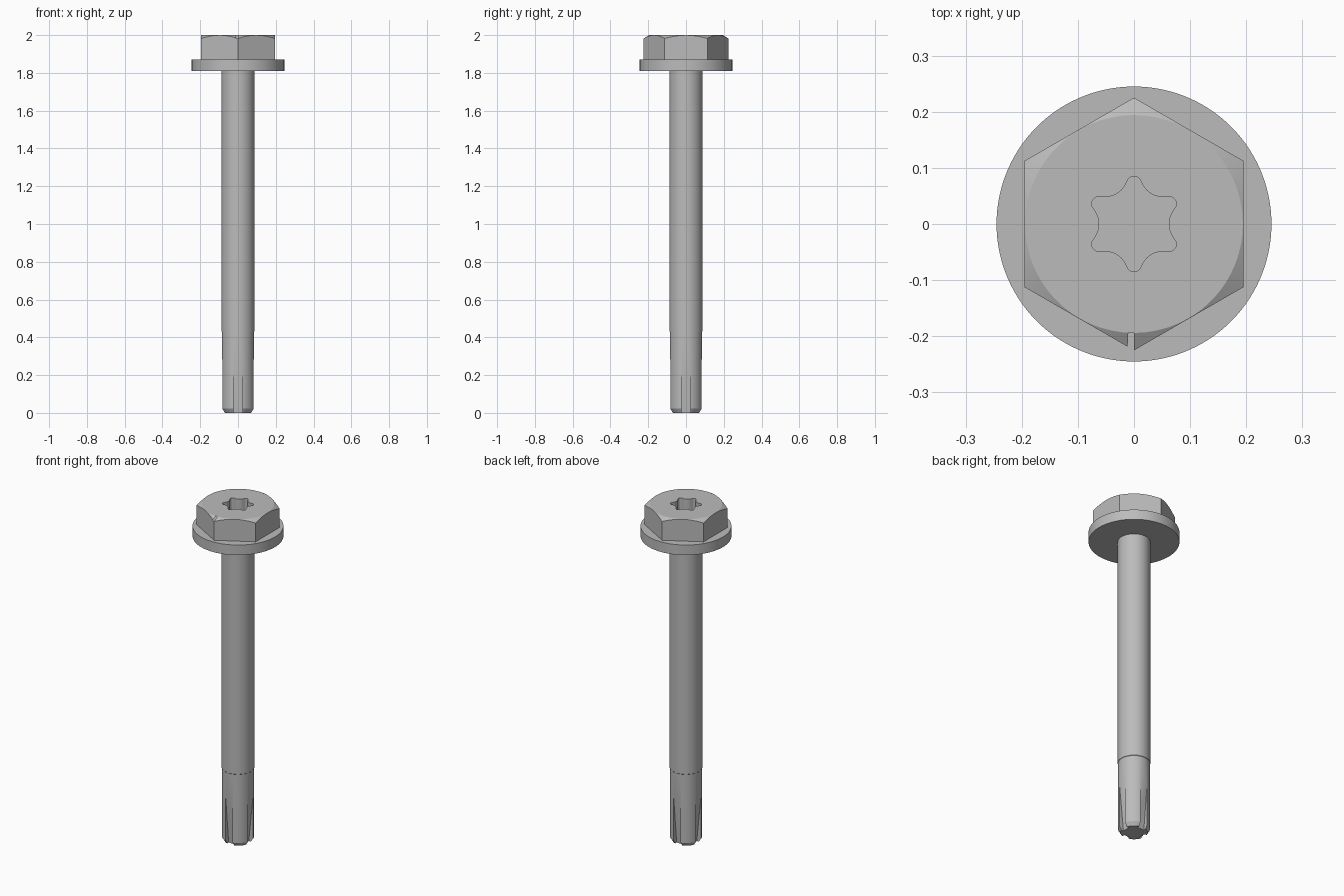
import bpy
import bmesh
from math import sin, cos, pi, radians, atan2, tan
from mathutils import Vector

old = bpy.data.objects.get("Cube")
if old:
    bpy.data.objects.remove(old, do_unlink=True)

steel = bpy.data.materials.new("steel grey")
steel.use_nodes = True
grey = (0.5, 0.5, 0.5, 1)
steel.diffuse_color = grey
steel.node_tree.nodes["Principled BSDF"].inputs["Base Color"].default_value = grey


def loft(name, rings):
    """Closed solid through rings of points, all of equal length."""
    bm = bmesh.new()
    loops = [[bm.verts.new(p) for p in ring] for ring in rings]
    for a, b in zip(loops, loops[1:]):
        for i in range(len(a)):
            j = (i + 1) % len(a)
            bm.faces.new((a[i], a[j], b[j], b[i]))
    bm.faces.new(loops[0][::-1])
    bm.faces.new(loops[-1])
    bmesh.ops.recalc_face_normals(bm, faces=bm.faces)
    mesh = bpy.data.meshes.new(name)
    bm.to_mesh(mesh)
    bm.free()
    mesh.materials.append(steel)
    obj = bpy.data.objects.new(name, mesh)
    bpy.context.collection.objects.link(obj)
    return obj


def ring(r, z, n=96, turn=0.0):
    return [(r * cos(turn + 2 * pi * i / n), r * sin(turn + 2 * pi * i / n), z)
            for i in range(n)]


def lathe(name, profile, n=96):
    return loft(name, [ring(r, z, n) for r, z in profile])


def activate(obj):
    bpy.ops.object.select_all(action='DESELECT')
    obj.select_set(True)
    bpy.context.view_layer.objects.active = obj


def carve(obj, cutter, operation='DIFFERENCE'):
    activate(obj)
    mod = obj.modifiers.new("carve", 'BOOLEAN')
    mod.operation = operation
    mod.solver = 'EXACT'
    mod.object = cutter
    bpy.ops.object.modifier_apply(modifier=mod.name)
    bpy.data.objects.remove(cutter, do_unlink=True)


def smooth(obj):
    activate(obj)
    bpy.ops.object.shade_smooth_by_angle(angle=radians(25))


def star_outline(tip_r=0.013, tip_d=0.072, bay_r=0.041, bay_d=0.103):
    """Six-lobed outline from alternating convex and concave tangent arcs."""
    points = []
    for k in range(6):
        a = pi / 2 + k * pi / 3
        b = a + pi / 6
        tip = Vector((cos(a), sin(a))) * tip_d
        bay = Vector((cos(b), sin(b))) * bay_d
        to_bay = bay - tip
        half_tip = atan2(to_bay.y, to_bay.x) - a
        half_tip = (half_tip + pi) % (2 * pi) - pi
        half_bay = half_tip - pi / 6
        for i in range(-5, 6):
            t = a + half_tip * i / 5
            points.append(tip + tip_r * Vector((cos(t), sin(t))))
        for i in range(-5, 6):
            if abs(i) < 5:
                t = b + pi - half_bay * i / 5
                points.append(bay + bay_r * Vector((cos(t), sin(t))))
    return points


# Hexagonal head, corners trimmed by a shallow cone
corner = 0.195 / cos(pi / 6)
head = loft("hex_head", [ring(corner, z, 6, pi / 2) for z in (1.865, 2.0)])
slope = tan(radians(30))
trim = lathe("trim_cone", [(0.3, 1.8), (0.3, 2 - (0.3 - 0.194) * slope),
                           (0.194, 2.0)], 120)
carve(head, trim, 'INTERSECT')

# Six-lobed driver socket
star = star_outline()
carve(head, loft("socket_cutter", [[(p.x, p.y, z) for p in star] for z in (1.9, 2.05)]))
smooth(head)

# Round flange under the head
smooth(lathe("flange", [(0.245, 1.81), (0.245, 1.87)], 120))

# Shank with chamfered tip
shank = lathe("shank", [(0.073, 0), (0.086, 0.022), (0.086, 0.43),
                        (0.088, 0.432), (0.088, 1.815)])

# Four tapering flutes at the tip
for k in range(4):
    a = k * pi / 2
    out = Vector((cos(a), sin(a), 0))
    side = Vector((-sin(a), cos(a), 0)) * 0.023

    def section(inner, z):
        up = Vector((0, 0, z))
        return [out * inner - side + up, out * 0.15 - side + up,
                out * 0.15 + side + up, out * inner + side + up]

    carve(shank, loft("flute_cutter", [section(0.053, -0.02), section(0.088, 0.33)]))
smooth(shank)
